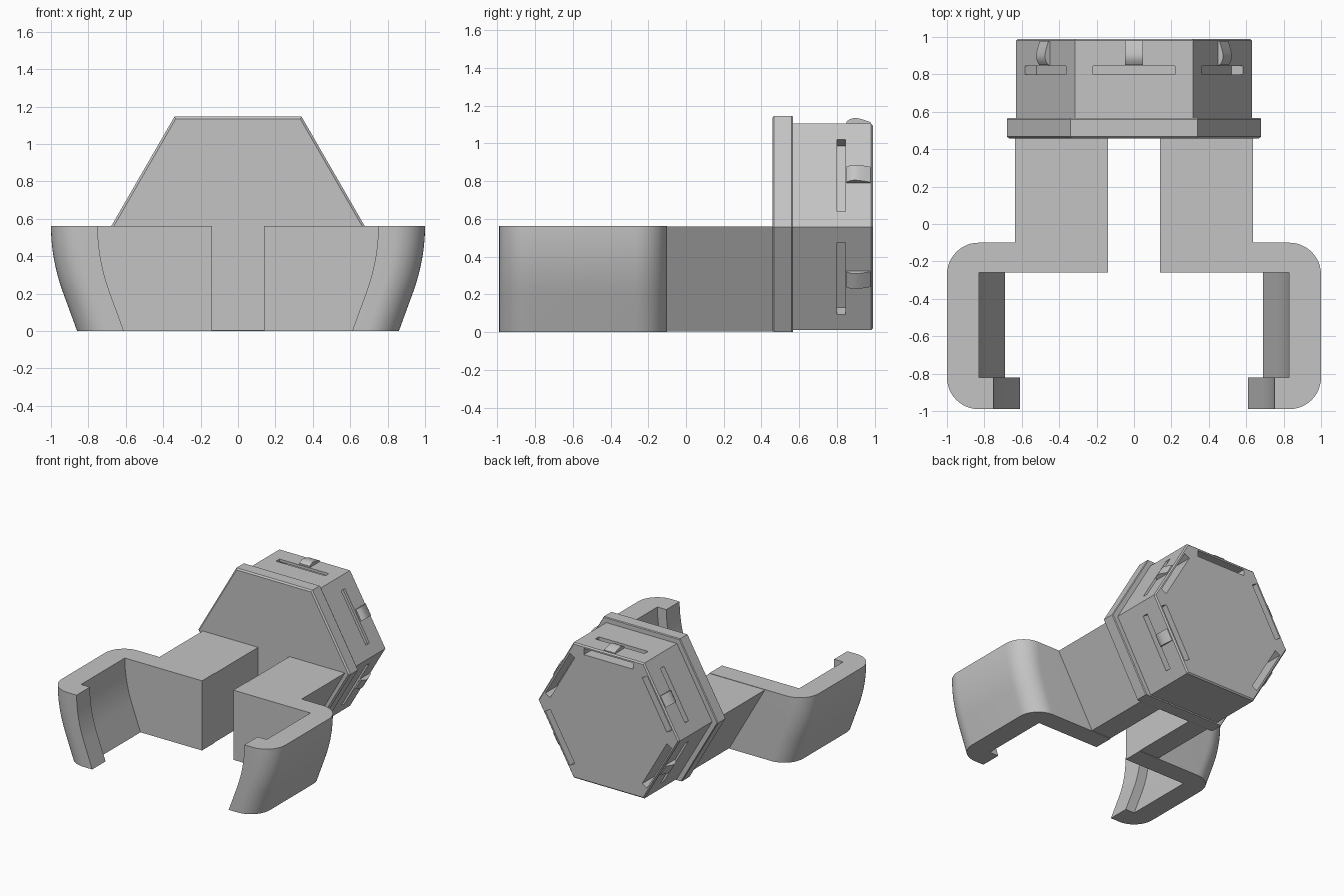
import bpy, bmesh
from math import sin, cos, pi, radians, sqrt

cube = bpy.data.objects.get("Cube")
if cube:
    bpy.data.objects.remove(cube, do_unlink=True)

grey = bpy.data.materials.new("plain grey")
grey.use_nodes = True
colour = (0.55, 0.55, 0.55, 1)
grey.diffuse_color = colour
grey.node_tree.nodes["Principled BSDF"].inputs["Base Color"].default_value = colour

MID = 0.557       # height of the hexagon axis
APOTHEM = 0.547   # body centre to flat
TOP = 0.563       # top of the arms


def loft(name, stacks):
    """Skin each stack of equal-length rings and cap its ends."""
    bm = bmesh.new()
    for rings in stacks:
        loops = [[bm.verts.new(p) for p in ring] for ring in rings]
        n = len(loops[0])
        for a, b in zip(loops, loops[1:]):
            for i in range(n):
                j = (i + 1) % n
                bm.faces.new((a[i], a[j], b[j], b[i]))
        bm.faces.new(loops[0])
        bm.faces.new(loops[-1])
    bmesh.ops.recalc_face_normals(bm, faces=bm.faces)
    mesh = bpy.data.meshes.new(name)
    bm.to_mesh(mesh)
    bm.free()
    mesh.materials.append(grey)
    obj = bpy.data.objects.new(name, mesh)
    bpy.context.collection.objects.link(obj)
    return obj


def hexagon(apothem, y, floor):
    """Hexagon across the y axis, trimmed level at the floor."""
    r = apothem * 2 / sqrt(3)
    upper = [(r * cos(k * pi / 3), y, MID + r * sin(k * pi / 3)) for k in range(4)]
    low = max(floor, MID - apothem)
    half = r - (MID - low) / sqrt(3)
    return upper + [(-half, y, low), (half, y, low)]


def on_side(profile, half, turn):
    """Extrude a (y, radius) profile along one side of the hexagon."""
    t = radians(turn)
    return [[(u * cos(t) + r * sin(t), y, MID + r * cos(t) - u * sin(t))
             for y, r in profile] for u in (-half, half)]


# Hexagonal body with a small rear chamfer
body = loft("hex_body", [[hexagon(APOTHEM, 0.55, 0), hexagon(APOTHEM, 0.98, 0),
                          hexagon(APOTHEM - 0.01, 0.99, 0)]])

# Rear pockets opening into outer slits on every side but the bottom
SIDES = (-120, -60, 0, 60, 120)
slot = [(0.80, 0.475), (1.05, 0.475), (1.05, 0.525), (0.845, 0.525),
        (0.845, 0.62), (0.80, 0.62)]
cutter = loft("slot_cutter", [on_side(slot, 0.22, s) for s in SIDES])
cutter.hide_render = True
cut = body.modifiers.new("slots", "BOOLEAN")
cut.operation = "DIFFERENCE"
cut.solver = "EXACT"
cut.object = cutter
bpy.context.view_layer.objects.active = body
bpy.ops.object.modifier_apply(modifier=cut.name)
bpy.data.objects.remove(cutter, do_unlink=True)

# Front flange with chamfered rims
loft("flange", [[hexagon(0.577, 0.457, 0.004), hexagon(0.589, 0.467, 0),
                 hexagon(0.589, 0.56, 0), hexagon(0.584, 0.567, 0)]])

# Rounded snap clips
clip = [(0.85, 0.53), (0.85, 0.558), (0.868, 0.57), (0.885, 0.576), (0.90, 0.577),
        (0.92, 0.574), (0.95, 0.565), (0.978, 0.555), (0.978, 0.53)]
clips = loft("snap_clips", [on_side(clip, 0.047, s) for s in SIDES])


def arc(cx, cy, radius, start, steps=12):
    return [(cx + radius * cos(start + i * pi / 2 / steps),
             cy + radius * sin(start + i * pi / 2 / steps)) for i in range(steps + 1)]


# Hook outline; the outer part leans inward towards the ground
INNER = 0.14
outline = [(INNER, -0.26), (0.83, -0.26), (0.83, -0.82), (0.75, -0.82), (0.75, -0.99)]
outline += arc(0.83, -0.82, 0.17, -pi / 2) + arc(0.83, -0.27, 0.17, 0) + [(INNER, -0.10)]
STEPS = 14
BEND = 0.2        # below this height the lean is straight


def lean(z):
    span = TOP - BEND
    slope = 0.14 / (BEND + span / 2)
    if z < BEND:
        return slope * (span / 2 + BEND - z)
    return slope * (TOP - z) ** 2 / (2 * span)


heights = [0] + [BEND + (TOP - BEND) * i / STEPS for i in range(STEPS + 1)]
smooth = [clips]
for side, label in ((1, "left"), (-1, "right")):
    rings = [[(side * (x if x == INNER else x - lean(z)), y, z) for x, y in outline]
             for z in heights]
    smooth.append(loft(label + "_hook", [rings]))
    # Arm whose outer face follows the lower side of the hexagon
    section = [(INNER, 0.004), (0.317, 0.004), (0.636, 0.56), (INNER, 0.56)]
    loft(label + "_arm", [[[(side * x, y, z) for x, z in section] for y in (-0.105, 0.46)]])

# Smooth the curved parts and keep their hard edges
bpy.ops.object.select_all(action="DESELECT")
for obj in smooth:
    obj.select_set(True)
bpy.context.view_layer.objects.active = smooth[0]
bpy.ops.object.shade_smooth_by_angle(angle=radians(30))
